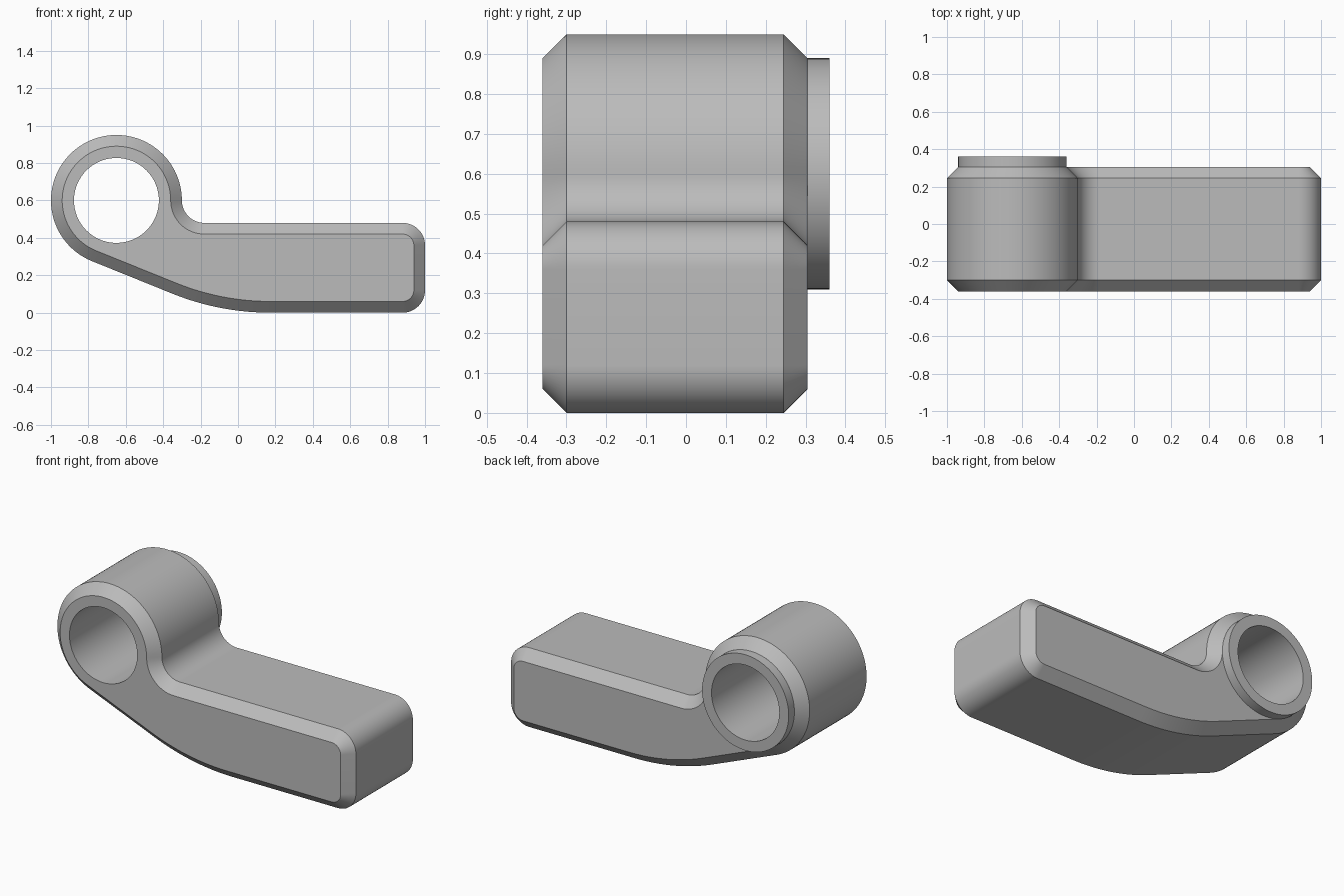
import bpy
import bmesh
from math import sin, cos, tan, radians, pi

cube = bpy.data.objects.get("Cube")
if cube:
    bpy.data.objects.remove(cube, do_unlink=True)

# Main dimensions
RING_X, RING_Z, RING_R = -0.65, 0.60, 0.35
BORE_R, CHAMFER = 0.227, 0.06
FRONT, BACK, BOSS_BACK = -0.36, 0.305, 0.36
ARM_TOP, CORNER_R, BELLY_R, SLOPE = 0.48, 0.12, 1.4, 22
SEGMENTS = 96

grey = bpy.data.materials.new("Plain grey")
grey.use_nodes = True
grey_value = (0.5, 0.5, 0.5, 1)
grey.diffuse_color = grey_value
grey.node_tree.nodes["Principled BSDF"].inputs["Base Color"].default_value = grey_value

# Where the sloping underside would meet the ground, and the belly arc centre
s = radians(SLOPE)
tangent_x, tangent_z = RING_X - RING_R * sin(s), RING_Z - RING_R * cos(s)
belly_x = tangent_x + tangent_z / tan(s) + BELLY_R * tan(s / 2)

# Side profile as tangent arcs: x, z, radius, start, end, steps, inset sign
ARCS = [
    (RING_X, RING_Z, RING_R, 0, 270 - SLOPE, 72, -1),
    (belly_x, BELLY_R, BELLY_R, 270 - SLOPE, 270, 20, -1),
    (1 - CORNER_R, CORNER_R, CORNER_R, 270, 360, 16, -1),
    (1 - CORNER_R, ARM_TOP - CORNER_R, CORNER_R, 0, 90, 16, -1),
    (RING_X + RING_R + CORNER_R, RING_Z, CORNER_R, 270, 180, 16, 1),
]


def profile(inset):
    points = []
    for cx, cz, r, start, end, steps, sign in ARCS:
        r += sign * inset
        for i in range(steps + 1):
            a = radians(start + (end - start) * i / steps)
            points.append((cx + r * cos(a), cz + r * sin(a)))
    return points[:-1]  # the last point closes onto the first


def circle(r):
    return [(RING_X + r * cos(2 * pi * i / SEGMENTS),
             RING_Z + r * sin(2 * pi * i / SEGMENTS)) for i in range(SEGMENTS)]


def add_loop(bm, points, y):
    return [bm.verts.new((x, y, z)) for x, z in points]


def skin(bm, a, b):
    n = len(a)
    for i in range(n):
        j = (i + 1) % n
        bm.faces.new((a[i], a[j], b[j], b[i]))


def cap(bm, outer, inner):
    edges = [bm.edges.get((loop[i - 1], loop[i]))
             for loop in (outer, inner) for i in range(len(loop))]
    bmesh.ops.triangle_fill(bm, edges=edges, use_beauty=True)


def finish(bm, name):
    bmesh.ops.recalc_face_normals(bm, faces=bm.faces)
    mesh = bpy.data.meshes.new(name)
    bm.to_mesh(mesh)
    bm.free()
    mesh.materials.append(grey)
    obj = bpy.data.objects.new(name, mesh)
    bpy.context.collection.objects.link(obj)
    bpy.ops.object.select_all(action="DESELECT")
    obj.select_set(True)
    bpy.context.view_layer.objects.active = obj
    bpy.ops.object.shade_smooth_by_angle(angle=radians(30))


# Lever body: chamfered extrusion with a through bore
bm = bmesh.new()
sections = [(FRONT, CHAMFER), (FRONT + CHAMFER, 0),
            (BACK - CHAMFER, 0), (BACK, CHAMFER)]
loops = [add_loop(bm, profile(inset), y) for y, inset in sections]
for a, b in zip(loops, loops[1:]):
    skin(bm, a, b)
bore = [add_loop(bm, circle(BORE_R), y) for y in (FRONT, BACK)]
skin(bm, bore[0], bore[1])
cap(bm, loops[0], bore[0])
cap(bm, loops[-1], bore[1])
finish(bm, "lever_body")

# Raised collar around the bore at the back
bm = bmesh.new()
outer = [add_loop(bm, circle(RING_R - CHAMFER), y) for y in (BACK, BOSS_BACK)]
inner = [add_loop(bm, circle(BORE_R), y) for y in (BACK, BOSS_BACK)]
skin(bm, outer[0], outer[1])
skin(bm, outer[1], inner[1])
skin(bm, inner[1], inner[0])
skin(bm, inner[0], outer[0])
finish(bm, "back_collar")
